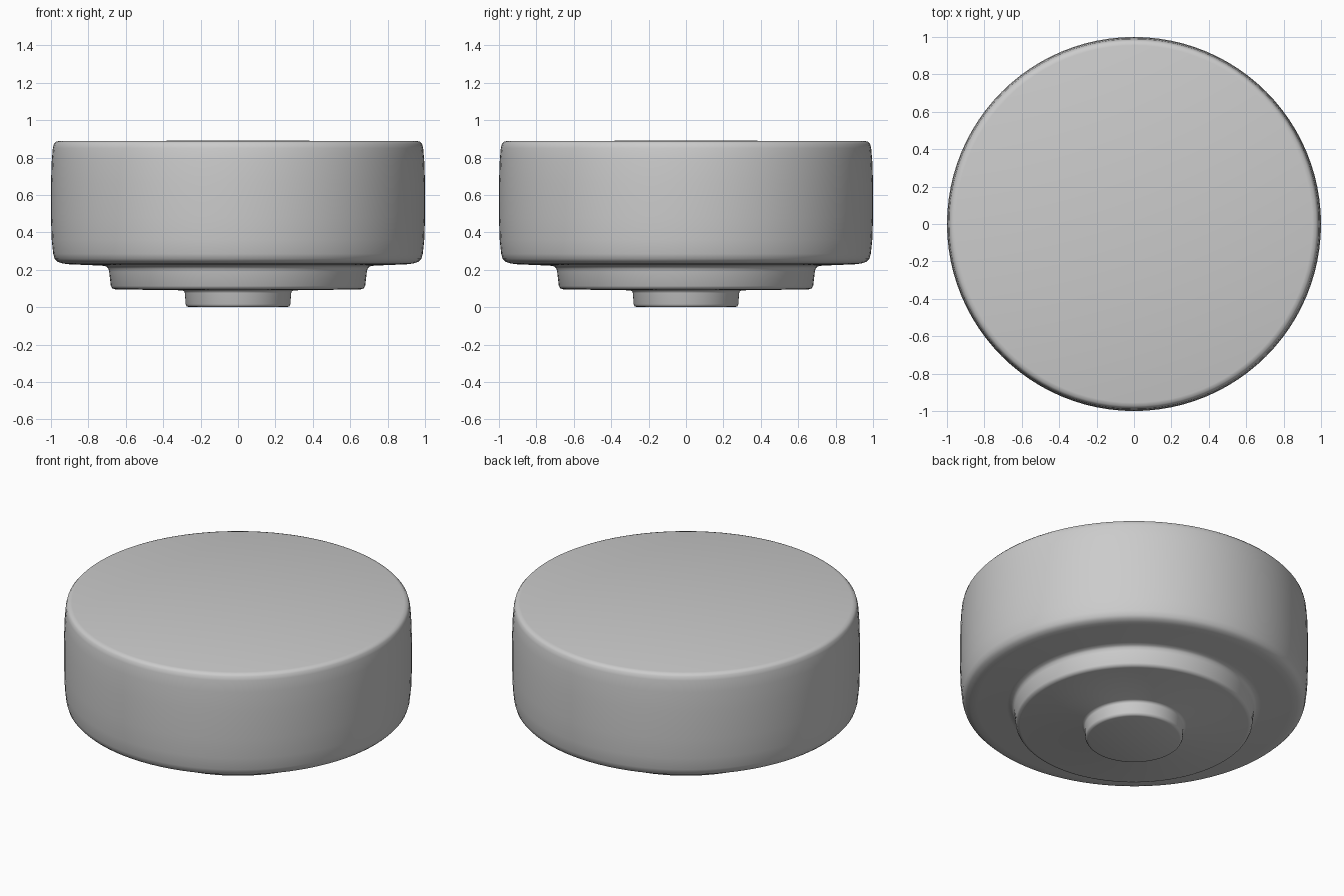
import bpy, bmesh, math

if "Cube" in bpy.data.objects:
    bpy.data.objects.remove(bpy.data.objects["Cube"])

# Half profile (radius, height) from the underside centre to the top centre
PROFILE = [
    # small foot
    (0, 0), (0.262, 0), (0.274, 0.004), (0.28, 0.016), (0.284, 0.075),
    (0.288, 0.085), (0.30, 0.09),
    # middle step
    (0.655, 0.095), (0.672, 0.10), (0.68, 0.113), (0.689, 0.19),
    (0.694, 0.208), (0.705, 0.218), (0.73, 0.222),
    # main drum with softened rims
    (0.90, 0.229), (0.94, 0.234), (0.965, 0.243), (0.98, 0.258), (0.988, 0.285),
    (0.996, 0.36), (1.0, 0.48), (1.0, 0.66), (0.996, 0.78), (0.990, 0.85),
    (0.984, 0.873), (0.974, 0.884), (0.955, 0.889), (0, 0.89),
]


def lathe(name, profile, steps=96):
    """Spin a half profile around the z axis into a closed solid."""
    bm = bmesh.new()
    verts = [bm.verts.new((r, 0, z)) for r, z in profile]
    edges = [bm.edges.new(pair) for pair in zip(verts, verts[1:])]
    bmesh.ops.spin(bm, geom=verts + edges, cent=(0, 0, 0), axis=(0, 0, 1),
                   angle=math.tau, steps=steps)
    bmesh.ops.remove_doubles(bm, verts=bm.verts, dist=1e-5)
    bmesh.ops.recalc_face_normals(bm, faces=bm.faces)
    mesh = bpy.data.meshes.new(name)
    bm.to_mesh(mesh)
    bm.free()
    obj = bpy.data.objects.new(name, mesh)
    bpy.context.collection.objects.link(obj)
    return obj


# Stepped round knob
knob = lathe("stepped_knob", PROFILE)
bpy.context.view_layer.objects.active = knob
knob.select_set(True)
bpy.ops.object.shade_smooth_by_angle(angle=math.radians(50))
